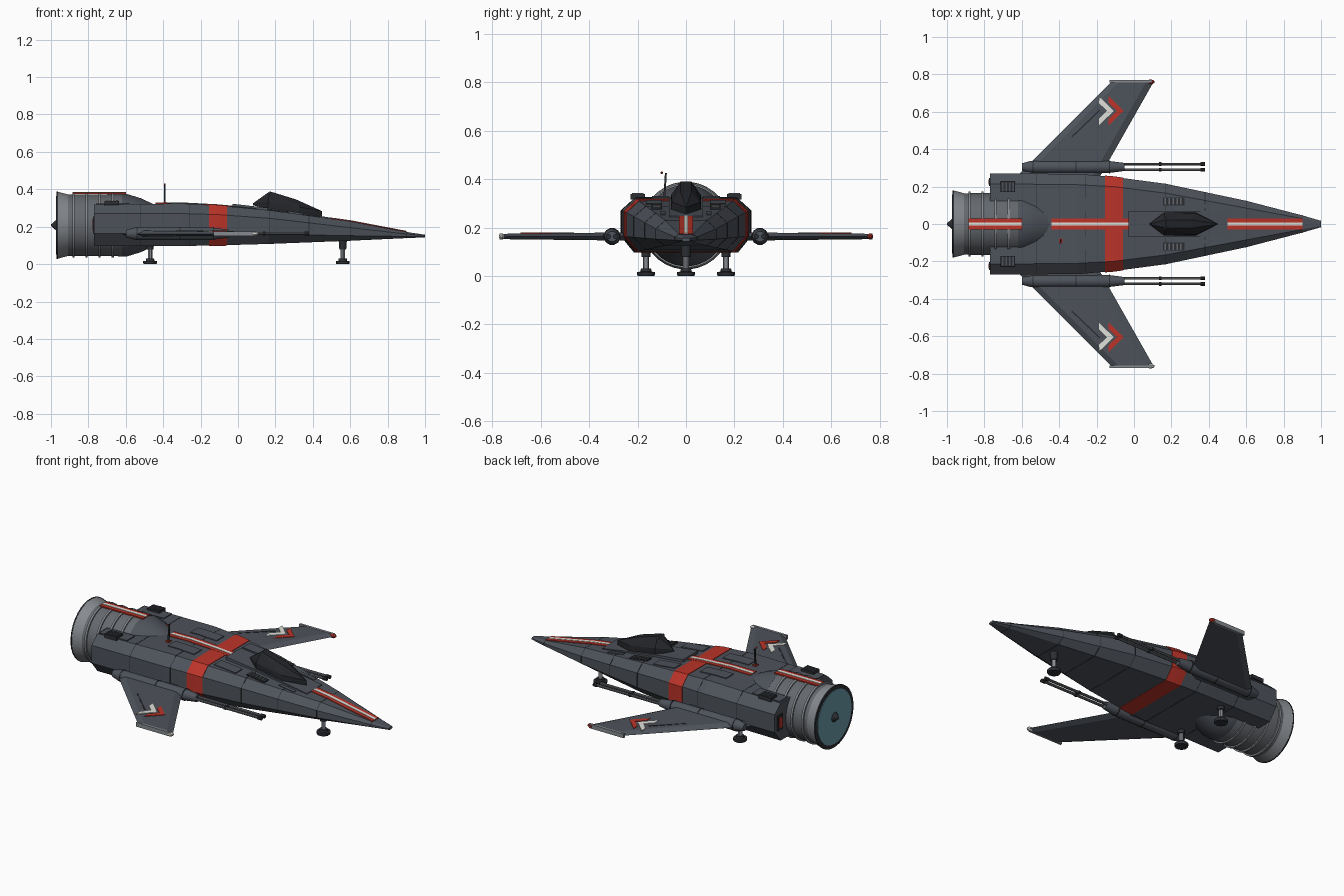
import bpy, bmesh, math
from mathutils import Vector

if "Cube" in bpy.data.objects:
    bpy.data.objects.remove(bpy.data.objects["Cube"])


def material(name, r, g, b):
    m = bpy.data.materials.new(name)
    m.diffuse_color = (r, g, b, 1)
    m.use_nodes = True
    m.node_tree.nodes["Principled BSDF"].inputs["Base Color"].default_value = m.diffuse_color
    return m


HULL = material("hull grey", 0.075, 0.085, 0.103)
DARK = material("dark metal", 0.026, 0.028, 0.034)
BLACK = material("canopy black", 0.018, 0.019, 0.023)
STEEL = material("engine steel", 0.13, 0.14, 0.155)
LIGHT = material("light steel", 0.24, 0.255, 0.275)
RED = material("marking red", 0.5, 0.034, 0.022)
WHITE = material("marking white", 0.75, 0.75, 0.7)
TEAL = material("exhaust teal", 0.14, 0.33, 0.4)


def finish(name, bm, mat, smooth=False):
    bmesh.ops.recalc_face_normals(bm, faces=bm.faces)
    me = bpy.data.meshes.new(name)
    bm.to_mesh(me)
    bm.free()
    me.materials.append(mat)
    ob = bpy.data.objects.new(name, me)
    bpy.context.collection.objects.link(ob)
    if smooth:
        bpy.ops.object.select_all(action='DESELECT')
        ob.select_set(True)
        bpy.context.view_layer.objects.active = ob
        bpy.ops.object.shade_smooth_by_angle(angle=math.radians(30))
    return ob


def loft(name, rings, mat, smooth=False):
    bm = bmesh.new()
    vs = [[bm.verts.new(p) for p in ring] for ring in rings]
    n = len(vs[0])
    for a, b in zip(vs, vs[1:]):
        for i in range(n):
            bm.faces.new((a[i], a[(i + 1) % n], b[(i + 1) % n], b[i]))
    bm.faces.new(vs[0])
    bm.faces.new(vs[-1])
    return finish(name, bm, mat, smooth)


def box(name, lo, hi, mat):
    rect = [(lo[0], lo[1]), (hi[0], lo[1]), (hi[0], hi[1]), (lo[0], hi[1])]
    return prism(name, rect, lo[2], hi[2], mat)


def prism(name, outline, z0, z1, mat):
    return loft(name, [[(x, y, z) for x, y in outline] for z in (z0, z1)], mat)


def lathe(name, profile, mat, axis='X', at=(0, 0), segs=32):
    """Turned part; profile is (position along axis, radius)."""
    rings = []
    for d, r in profile:
        ring = []
        for i in range(segs):
            a = 2 * math.pi * (i + 0.5) / segs
            u, v = at[0] + r * math.cos(a), at[1] + r * math.sin(a)
            ring.append((d, u, v) if axis == 'X' else (u, v, d))
        rings.append(ring)
    return loft(name, rings, mat, True)


def convex(name, pts, mat):
    bm = bmesh.new()
    for p in pts:
        bm.verts.new(p)
    bmesh.ops.convex_hull(bm, input=bm.verts)
    return finish(name, bm, mat)


# Hull stations: x, half width, flat half width, bottom, lower chine, upper chine, top
STATIONS = [
    (-0.77, .270, .215, .097, .165, .270, .318),
    (-0.30, .268, .210, .097, .165, .270, .324),
    (-0.11, .252, .200, .100, .163, .265, .314),
    (0.17, .215, .165, .108, .160, .245, .288),
    (0.60, .124, .085, .125, .152, .195, .229),
    (0.90, .046, .029, .139, .148, .161, .172),
    (1.00, .017, .011, .143, .147, .153, .157)]


def station(x):
    for a, b in zip(STATIONS, STATIONS[1:]):
        if x <= b[0]:
            t = (x - a[0]) / (b[0] - a[0])
            return [p + (q - p) * t for p, q in zip(a, b)]
    return list(STATIONS[-1])


def section(x, g=0.0):
    _, w, f, zb, zl, zu, zt = station(x)
    half = [(f, zt + g), (w + g, zu), (w + g, zl), (f, zb - g)]
    return [(x, y, z) for y, z in half] + [(x, -y, z) for y, z in reversed(half)]


def band(name, x0, x1, g, mat):
    xs = [x0] + [s[0] for s in STATIONS if x0 < s[0] < x1] + [x1]
    return loft(name, [section(x, g) for x in xs], mat)


def top_plate(name, x0, x1, y0, y1, g, mat, g1=None):
    """Thin plate that follows the top deck of the hull."""
    g1 = g if g1 is None else g1
    xs = [x0] + [s[0] for s in STATIONS if x0 < s[0] < x1] + [x1]
    rings = []
    for x in xs:
        z = station(x)[6]
        h = g + (g1 - g) * (x - x0) / (x1 - x0)
        rings.append([(x, y0, z - .004), (x, y1, z - .004), (x, y1, z + h), (x, y0, z + h)])
    return loft(name, rings, mat)


# Hull, panel seams and red band
loft("hull", [section(s[0]) for s in STATIONS], HULL)
for x in (-0.52, -0.26, 0.17, 0.38, 0.60, 0.90):
    band("panel_seam", x - .002, x + .002, .001, DARK)
band("red_band", -0.155, -0.06, .003, RED)

# Centre stripes on the deck, nose and engine
for x0, x1 in ((-0.44, -0.03), (0.50, 0.90)):
    top_plate("red_stripe", x0, x1, -.029, .029, .004, RED)
    top_plate("white_stripe", x0, x1, -.009, .009, .006, WHITE)
box("engine_red_stripe", (-.885, -.03, .376), (-.6, .03, .383), RED)
box("engine_white_stripe", (-.885, -.009, .378), (-.6, .009, .386), WHITE)

# Canopy on its raised fairing
top_plate("canopy_fairing", -0.03, 0.50, -.07, .07, .016, HULL, .005)
pts = [(.08, 0, .315), (.08, 0, .325), (.45, 0, .255), (.45, 0, .283)]
for s in (-1, 1):
    pts += [(.16, s * .061, .295), (.16, s * .061, .335), (.33, s * .061, .275),
            (.33, s * .058, .305), (.17, s * .022, .389), (.31, s * .022, .346)]
convex("canopy", pts, BLACK)
box("canopy_latch", (.162, -.03, .375), (.17, .03, .385), STEEL)

# Engine
Z = 0.208
lathe("engine_body", [(-.91, .165), (-.6, .167), (-.53, .145), (-.42, .095)], STEEL, at=(0, Z))
lathe("engine_cowl", [(-.62, .168), (-.595, .168), (-.52, .145), (-.42, .098)], HULL, at=(0, Z))
for x in (-.88, -.81, -.74, -.67):
    lathe("engine_ring", [(x - .006, .174), (x + .006, .174)], LIGHT, at=(0, Z))
lathe("nozzle", [(-.965, .180), (-.9, .163)], LIGHT, at=(0, Z))
lathe("nozzle_rim", [(-.97, .181), (-.963, .181)], DARK, at=(0, Z))
lathe("exhaust_disc", [(-.973, .158), (-.965, .158)], TEAL, at=(0, Z))
lathe("exhaust_cone", [(-1, .004), (-.965, .036)], DARK, at=(0, Z), segs=12)

# Landing gear
for x, y in ((.56, 0), (-.47, .165), (-.47, -.165)):
    lathe("gear_foot", [(0, .036), (.005, .038), (.016, .038), (.018, .024), (.03, .022)],
          DARK, 'Z', (x, y), 12)
    lathe("gear_strut", [(.028, .012), (.12, .012)], LIGHT, 'Z', (x, y), 12)
    lathe("gear_socket", [(.078, .019), (.13, .023)], DARK, 'Z', (x, y), 12)

# Antenna
mast = [Vector((-.392, -.09, .315)), Vector((-.392, -.083, .425))]
loft("antenna", [[p + Vector((.004 * i, .004 * j, 0)) for i, j in
                  ((-1, -1), (1, -1), (1, 1), (-1, 1))] for p in mast], DARK)
top_plate("antenna_base", -.402, -.382, -.102, -.078, .008, RED)
lathe("antenna_bead", [(.42, .002), (.426, .006), (.432, .002)], RED, 'Z', (-.392, -.1), 8)

# Parts repeated on both sides
for s, side in ((1, "left"), (-1, "right")):
    # Wing, thinner toward the tip
    root = [(-.64, .24), (-.19, .24)]
    tip = [(-.12, .76), (.105, .76)]
    wing = []
    for line, h in ((root, .017), (tip, .011)):
        (xt, y), (xl, _) = line
        wing.append([(xt, s * y, .16), (xt + .04, s * y, .163 + h), (xl - .04, s * y, .163 + h),
                     (xl, s * y, .163), (xl - .04, s * y, .163 - h), (xt + .04, s * y, .163 - h)])
    loft(side + "_wing", wing, HULL)
    box(side + "_wing_tip", (-.13, min(s * .756, s * .769), .151),
        (.095, max(s * .756, s * .769), .175), LIGHT)
    lathe(side + "_tip_light", [(.08, .013), (.1, .012), (.11, .004)],
          RED if s > 0 else WHITE, at=(s * .76, .163), segs=8)

    # Wing chevrons and panel line
    for x, mat, nm in ((-.108, WHITE, "white"), (-.055, RED, "red")):
        for d in (-1, 1):
            arm = [(x, s * .605), (x - .08, s * .605 + d * .078),
                   (x - .08, s * .605 + d * .042), (x - .036, s * .605)]
            prism(f"{side}_{nm}_chevron", arm, .174, .179, mat)
    prism(side + "_wing_line", [(-.335, s * .468), (-.185, s * .612), (-.18, s * .606),
                                (-.33, s * .462)], .172, .1785, DARK)

    # Gun pod with two barrels
    c = (s * .305, .163)
    lathe(side + "_gun_pod", [(-.6, .02), (-.55, .034), (-.14, .034), (-.05, .022)],
          HULL, at=c, segs=12)
    for x in (-.54, -.31, -.13):
        lathe(side + "_pod_ring", [(x - .003, .0355), (x + .003, .0355)], DARK, at=c, segs=12)
    for dy in (-.015, .015):
        b = (c[0] + dy, c[1])
        lathe(side + "_barrel", [(-.06, .008), (.37, .008)], STEEL, at=b, segs=8)
        for x0, x1 in ((.135, .148), (.355, .38)):
            lathe(side + "_barrel_collar", [(x0, .011), (x1, .011)], DARK, at=b, segs=8)

    # Deck plates and vents
    def deck(name, x0, x1, y0, y1, g, mat):
        top_plate(f"{side}_{name}", x0, x1, min(s * y0, s * y1), max(s * y0, s * y1), g, mat)

    deck("rear_plate", -.76, -.58, .135, .21, .006, HULL)
    deck("deck_plate", -.36, -.19, .07, .14, .005, HULL)
    deck("shoulder_plate", -.04, .1, .1, .165, .005, HULL)
    deck("nose_plate", .34, .44, .085, .105, .004, HULL)
    deck("rear_vent", -.715, -.635, .17, .228, .018, DARK)
    for i in range(4):
        x = -.706 + i * .019
        deck("rear_vent_slat", x, x + .008, .175, .223, .022, HULL)
    deck("front_vent", .155, .27, .1, .142, .007, DARK)
    for i in range(5):
        x = .163 + i * .021
        deck("front_vent_slat", x, x + .008, .104, .138, .012, STEEL)

    # Rear light
    box(side + "_rear_light_frame", (-.776, s * .225 - .022, .165), (-.768, s * .225 + .022, .255), DARK)
    box(side + "_rear_light", (-.779, s * .225 - .013, .18), (-.774, s * .225 + .013, .24), RED)
